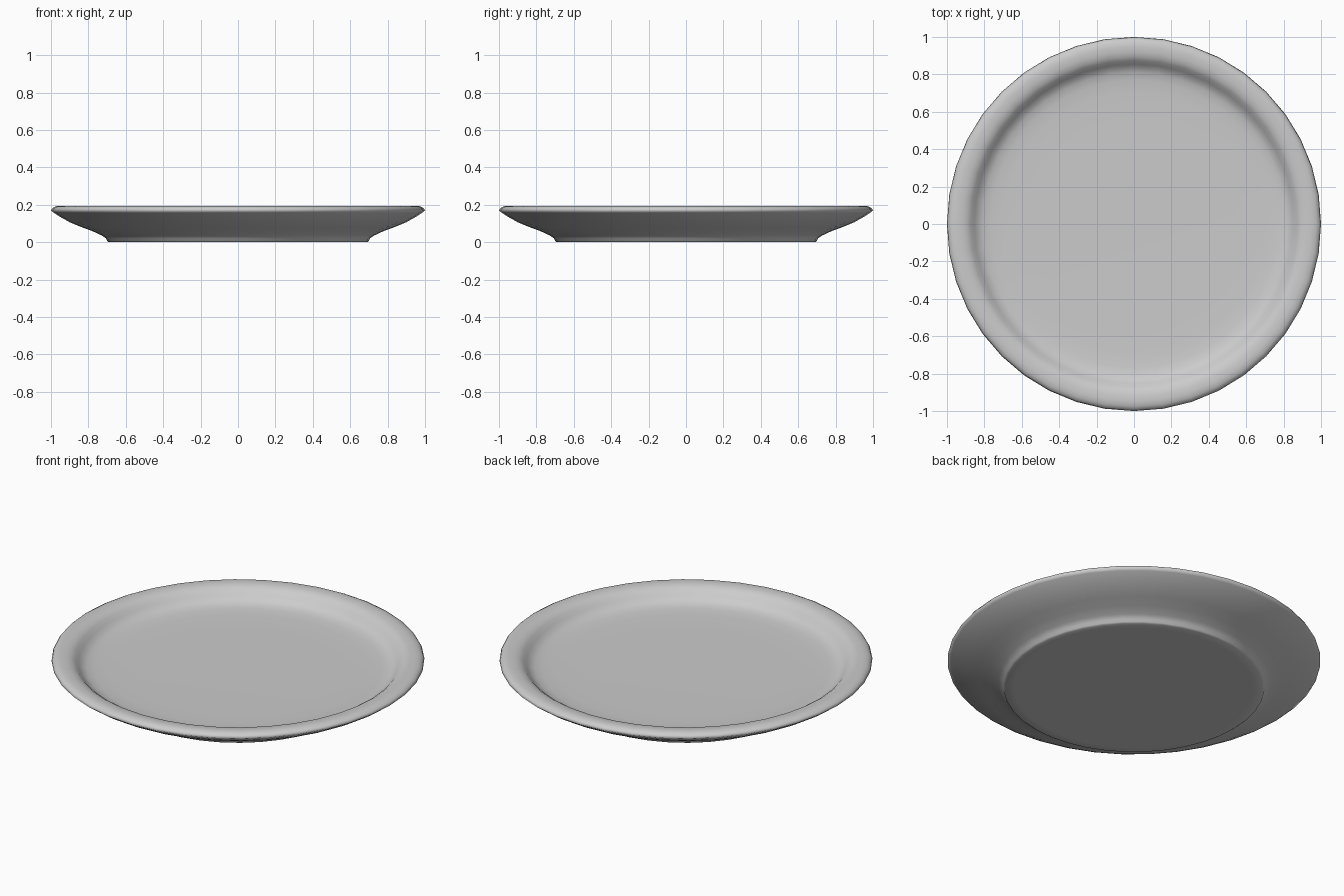
import bpy, bmesh, math

if "Cube" in bpy.data.objects:
    bpy.data.objects.remove(bpy.data.objects["Cube"])

SIDES = 40

# Plate half-profile (radius, height): underside, flared wall, rounded rim, dished floor
PROFILE = [
    (0.0, 0.0), (0.64, 0.0), (0.69, 0.0), (0.70, 0.006), (0.705, 0.02),
    (0.73, 0.037), (0.78, 0.06), (0.84, 0.082), (0.90, 0.107), (0.95, 0.135),
    (0.985, 0.158), (1.0, 0.17), (0.992, 0.183), (0.975, 0.192), (0.95, 0.195),
    (0.92, 0.193), (0.895, 0.187), (0.875, 0.174), (0.855, 0.153),
    (0.835, 0.135), (0.81, 0.124), (0.77, 0.117), (0.70, 0.113), (0.55, 0.111),
    (0.0, 0.11),
]


def lathe(name, profile, sides):
    bm = bmesh.new()
    rings = []
    for r, z in profile:
        if r == 0:
            rings.append([bm.verts.new((0, 0, z))] * sides)
        else:
            rings.append([bm.verts.new((r * math.cos(2 * math.pi * i / sides),
                                        r * math.sin(2 * math.pi * i / sides), z))
                          for i in range(sides)])
    for a, b in zip(rings, rings[1:]):
        for i in range(sides):
            j = (i + 1) % sides
            bm.faces.new(list(dict.fromkeys((a[i], a[j], b[j], b[i]))))
    bmesh.ops.recalc_face_normals(bm, faces=bm.faces)
    for f in bm.faces:
        f.smooth = True
    mesh = bpy.data.meshes.new(name)
    bm.to_mesh(mesh)
    bm.free()
    obj = bpy.data.objects.new(name, mesh)
    bpy.context.collection.objects.link(obj)
    return obj


# Plate
lathe("plate", PROFILE, SIDES)
